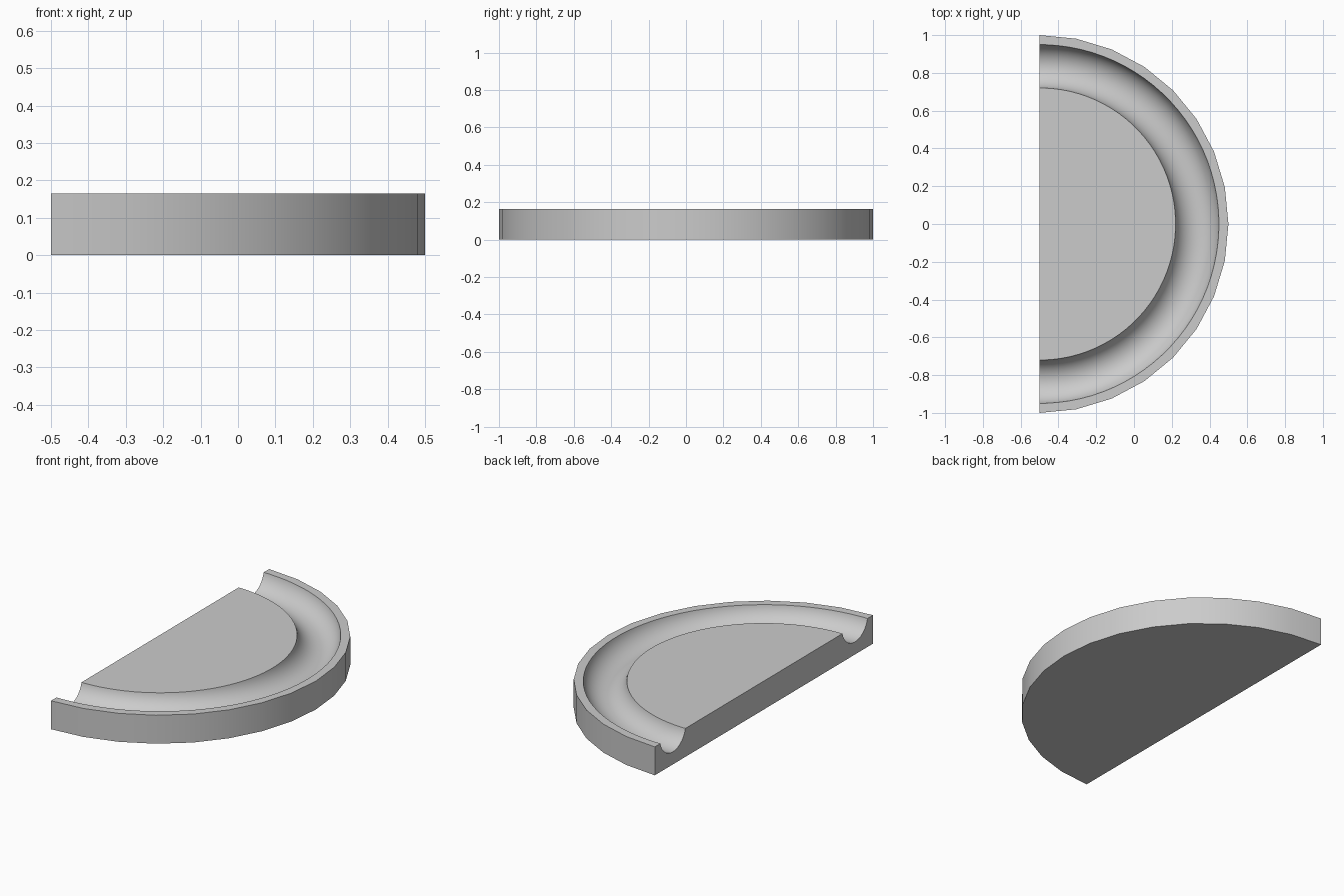
import bpy, bmesh, math

if "Cube" in bpy.data.objects:
    bpy.data.objects.remove(bpy.data.objects["Cube"])

CX, RADIUS, HEIGHT, SEGS = -0.5, 1.0, 0.165, 16
GROOVE_IN, GROOVE_OUT, DEPTH = 0.72, 0.95, 0.092

# Half-round slab: a semicircle outline extruded upward
bm = bmesh.new()
outline = []
for i in range(SEGS + 1):
    a = -math.pi / 2 + math.pi * i / SEGS
    outline.append(bm.verts.new((CX + RADIUS * math.cos(a), RADIUS * math.sin(a), 0)))
base = bm.faces.new(outline)
ext = bmesh.ops.extrude_face_region(bm, geom=[base], use_keep_orig=True)
bmesh.ops.translate(bm, vec=(0, 0, HEIGHT),
                    verts=[v for v in ext["geom"] if isinstance(v, bmesh.types.BMVert)])
bmesh.ops.recalc_face_normals(bm, faces=bm.faces)
mesh = bpy.data.meshes.new("half_round_slab")
bm.to_mesh(mesh)
bm.free()
slab = bpy.data.objects.new("half_round_slab", mesh)
bpy.context.collection.objects.link(slab)

# Ring-shaped cutter for the rounded groove
half = (GROOVE_OUT - GROOVE_IN) / 2
tube = (half ** 2 + DEPTH ** 2) / (2 * DEPTH)
bpy.ops.mesh.primitive_torus_add(
    major_radius=(GROOVE_IN + GROOVE_OUT) / 2, minor_radius=tube,
    major_segments=96, minor_segments=40,
    location=(CX, 0, HEIGHT + tube - DEPTH), rotation=(0, 0, math.pi / 96))
cutter = bpy.context.object
cutter.name = "groove_cutter"
cutter.hide_render = True

# Carve the groove, then drop the cutter
mod = slab.modifiers.new("groove", 'BOOLEAN')
mod.operation = 'DIFFERENCE'
mod.solver = 'EXACT'
mod.object = cutter
bpy.ops.object.select_all(action='DESELECT')
slab.select_set(True)
bpy.context.view_layer.objects.active = slab
bpy.ops.object.modifier_apply(modifier=mod.name)
bpy.data.objects.remove(cutter, do_unlink=True)
bpy.ops.object.shade_smooth_by_angle(angle=math.radians(30))
